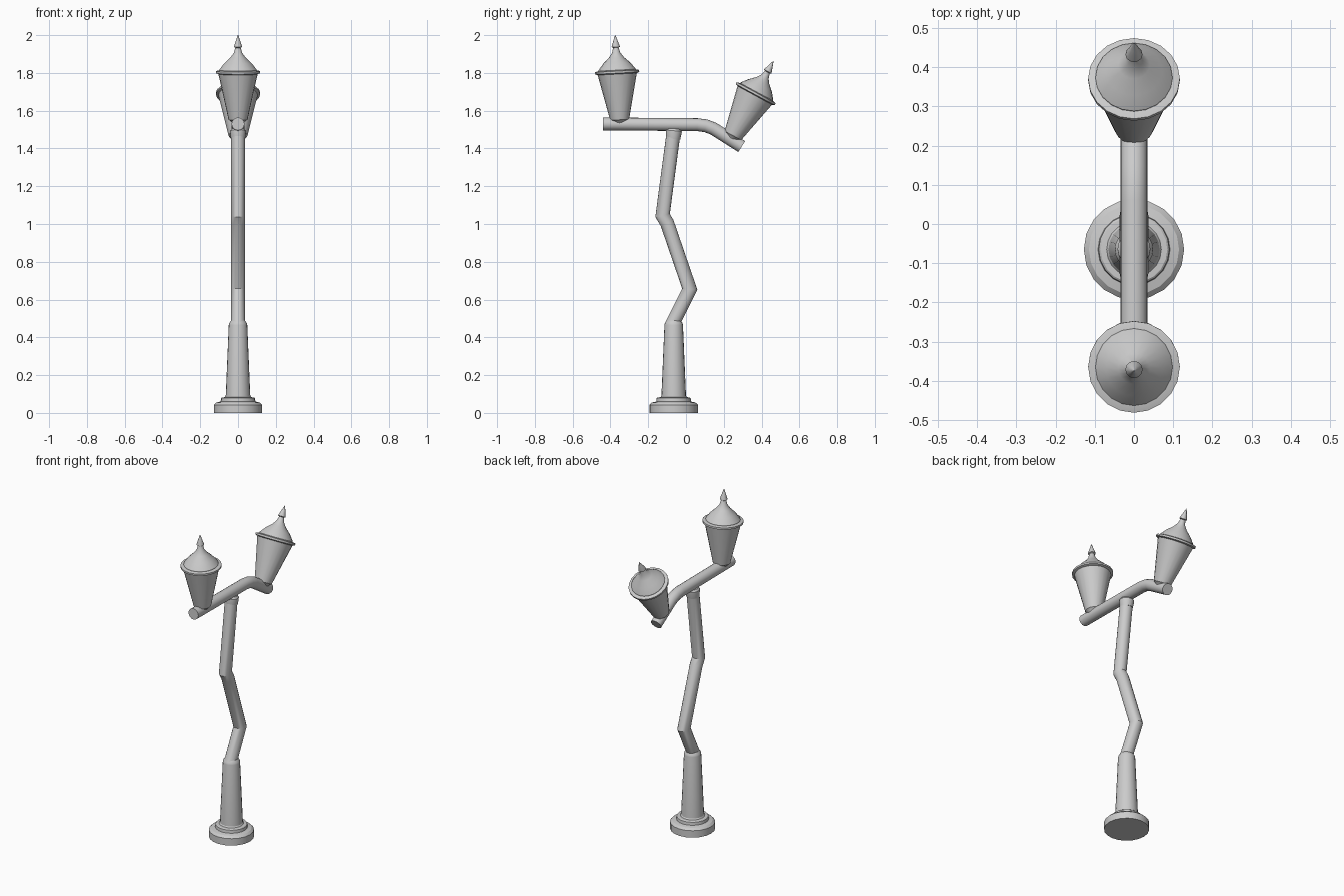
import bpy, bmesh
from math import sin, cos, tau, atan2, radians, pi

if "Cube" in bpy.data.objects:
    bpy.data.objects.remove(bpy.data.objects["Cube"])


def loft(name, rings, sides=20):
    """Skin circles (y, z, radius, tilt, stretch) whose axis leans towards +y by tilt."""
    bm = bmesh.new()
    loops = []
    for y, z, r, t, s in rings:
        loops.append([bm.verts.new((r * cos(tau * i / sides),
                                    y + r * s * sin(tau * i / sides) * cos(t),
                                    z - r * s * sin(tau * i / sides) * sin(t)))
                      for i in range(sides)])
    for a, b in zip(loops, loops[1:]):
        for i in range(sides):
            j = (i + 1) % sides
            bm.faces.new((a[i], a[j], b[j], b[i]))
    bm.faces.new(loops[0][::-1])
    bm.faces.new(loops[-1])
    bmesh.ops.recalc_face_normals(bm, faces=bm.faces)
    me = bpy.data.meshes.new(name)
    bm.to_mesh(me)
    bm.free()
    ob = bpy.data.objects.new(name, me)
    bpy.context.collection.objects.link(ob)
    bpy.ops.object.select_all(action='DESELECT')
    ob.select_set(True)
    bpy.context.view_layer.objects.active = ob
    bpy.ops.object.shade_smooth_by_angle(angle=radians(30))
    return ob


def lathe(name, y, z, tilt, profile, sides=20):
    """Revolve (radius, height) points about a leaning axis."""
    return loft(name, [(y + h * sin(tilt), z + h * cos(tilt), r, tilt, 1)
                       for r, h in profile], sides)


def tube(name, pts, r, sides=16):
    """Mitred tube along a path in the y-z plane."""
    ang = [atan2(b[0] - a[0], b[1] - a[1]) for a, b in zip(pts, pts[1:])]
    ang = [ang[0]] + ang + [ang[-1]]
    return loft(name, [(y, z, r, (ang[i] + ang[i + 1]) / 2,
                        1 / cos((ang[i] - ang[i + 1]) / 2))
                       for i, (y, z) in enumerate(pts)], sides)


AXIS = -0.065

# stepped foot and tapered lower shaft
lathe("base", AXIS, 0, 0, [(0.128, 0), (0.128, 0.043), (0.115, 0.055), (0.092, 0.06),
                           (0.09, 0.078), (0.085, 0.082), (0.06, 0.084)])
lathe("lower_shaft", AXIS, 0, 0, [(0.072, 0.08), (0.065, 0.09), (0.049, 0.465),
                                  (0.047, 0.475), (0.038, 0.488)])

# crooked pole, with a small collar at its top
tube("bent_pole", [(-0.075, 0.465), (0.02, 0.655), (-0.10, 1.005),
                   (-0.124, 1.045), (-0.065, 1.49)], 0.037)
lathe("pole_collar", -0.066, 1.47, radians(5),
      [(0.037, -0.02), (0.042, 0.012), (0.042, 0.024), (0.034, 0.035)], 16)

# drooping cross arm
tube("cross_arm", [(-0.44, 1.53), (0.06, 1.526), (0.105, 1.52), (0.145, 1.505),
                   (0.295, 1.41)], 0.034)

# lanterns: glass, rim, roof and finial share one leaning axis
for side, y, z, tilt in (("front", -0.351, 1.547, radians(-3)),
                         ("back", 0.246, 1.464, radians(28.5))):
    lathe(side + "_lantern_glass", y, z, tilt,
          [(0.03, -0.015), (0.04, -0.002), (0.05, 0.005), (0.105, 0.252)], 20)
    lathe(side + "_lantern_rim", y, z, tilt,
          [(0.104, 0.247), (0.117, 0.252), (0.117, 0.263), (0.098, 0.268)], 20)
    lathe(side + "_lantern_roof", y, z, tilt,
          [(0.099, 0.262), (0.098, 0.272), (0.072, 0.305), (0.04, 0.335),
           (0.022, 0.36), (0.013, 0.392)], 20)
    lathe(side + "_lantern_finial", y, z, tilt,
          [(0.011, 0.385), (0.022, 0.391), (0.021, 0.396), (0.011, 0.425),
           (0.001, 0.454)], 12)
